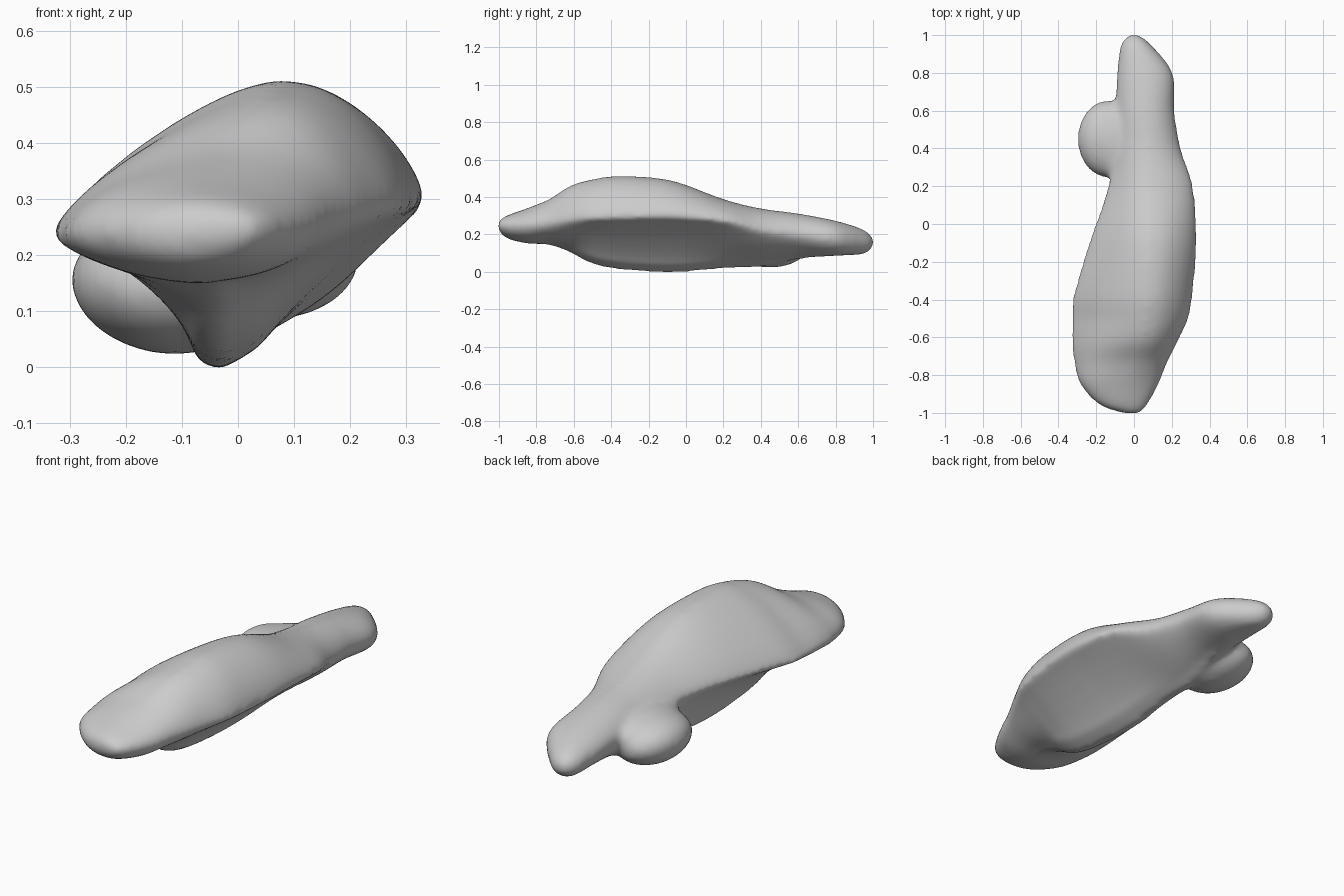
import bpy, bmesh, math
from mathutils import Matrix

if "Cube" in bpy.data.objects:
    bpy.data.objects.remove(bpy.data.objects["Cube"])

# Body stations: y, left edge x z, right edge x z, top x z, keel x z, keel amount
STATIONS = [
    (-1.005, -.04, .24, .03, .25, -.01, .27, -.01, .225, 0),
    (-.96, -.18, .24, .07, .25, -.05, .30, -.06, .18, 0),
    (-.85, -.285, .24, .13, .25, -.05, .34, -.06, .15, .1),
    (-.73, -.32, .23, .18, .26, .0, .39, -.04, .14, .4),
    (-.62, -.335, .23, .235, .27, .04, .46, -.03, .10, .8),
    (-.50, -.335, .23, .29, .28, .06, .495, -.03, .04, 1),
    (-.35, -.32, .24, .315, .285, .07, .513, -.03, .01, 1),
    (-.08, -.235, .25, .335, .29, .08, .49, -.03, -.005, 1),
    (.20, -.14, .24, .315, .27, .08, .39, -.02, .015, .9),
    (.40, -.11, .22, .25, .22, .07, .34, -.02, .025, .7),
    (.60, -.10, .20, .215, .20, .06, .313, .01, .065, .4),
    (.80, -.09, .18, .205, .18, .06, .273, .05, .085, 0),
    (.95, -.07, .16, .09, .16, .01, .225, .01, .095, 0),
    (1.005, -.02, .155, .02, .155, 0, .175, 0, .14, 0),
]


def catmull(a, b, c, d, t):
    return [.5 * (2*q + (r-p)*t + (2*p-5*q+4*r-s)*t*t + (3*q-p-3*r+s)*t**3)
            for p, q, r, s in zip(a, b, c, d)]


def quarter(edge, tip, p, n=8):
    """Superellipse arc from a side edge to the top or bottom tip."""
    pts = []
    for i in range(n + 1):
        a = math.pi / 2 * i / n
        u, v = max(math.cos(a), 0)**(2/p), math.sin(a)**(2/p)
        pts.append((tip[0] + (edge[0]-tip[0])*u, edge[1] + (tip[1]-edge[1])*v))
    return pts


def section(s):
    y, xl, zl, xr, zr, xt, zt, xb, zb, k = s
    k = min(max(k, 0), 1)
    w = max(.04 * k, .002)
    L, R = (xl, zl), (xr, zr)
    ul = quarter(L, (xt - w, zt - .01*k), 2 - .72*k)
    ur = quarter(R, (xt + w, zt - .005*k), 2 - .4*k)[::-1]
    lr = quarter(R, (xb + 1.7*w, zb + .04*k), 2 - 1.12*k)
    ll = quarter(L, (xb - 1.1*w, zb + .015*k), 2 - 1.25*k)[::-1]
    outline = ul + [(xt, zt)] + ur[:-1] + lr + [(xb, zb)] + ll[:-1]
    return [(x, y, z) for x, z in outline]


# Lofted main body
bm = bmesh.new()
rings = []
last = len(STATIONS) - 1
for i in range(last):
    a, b, c, d = (STATIONS[min(max(j, 0), last)] for j in range(i-1, i+3))
    for t in range(6):
        rings.append(section(catmull(a, b, c, d, t / 6)))
rings.append(section(STATIONS[-1]))
vr = [[bm.verts.new(p) for p in r] for r in rings]
for a, b in zip(vr, vr[1:]):
    for i in range(len(a)):
        j = (i + 1) % len(a)
        bm.faces.new((a[i], a[j], b[j], b[i]))
bm.faces.new(vr[0])
bm.faces.new(vr[-1][::-1])
bmesh.ops.remove_doubles(bm, verts=bm.verts, dist=.0005)

# Low side lobe, with a shoulder that blends it into the body
for loc, size in (((-.135, .45, .14), (.165, .205, .115)),
                  ((-.08, .44, .18), (.13, .22, .09))):
    m = (Matrix.Translation(loc) @ Matrix.Rotation(.2, 4, 'Y')
         @ Matrix.Diagonal((*size, 1)))
    bmesh.ops.create_uvsphere(bm, u_segments=32, v_segments=20, radius=1, matrix=m)
bmesh.ops.recalc_face_normals(bm, faces=bm.faces)

mesh = bpy.data.meshes.new("rock_body")
bm.to_mesh(mesh)
bm.free()
body = bpy.data.objects.new("rock_body", mesh)
bpy.context.collection.objects.link(body)

# Fuse the parts and soften the seams
rm = body.modifiers.new("fuse", 'REMESH')
rm.mode = 'VOXEL'
rm.voxel_size = .014
rm.use_smooth_shade = True
sm = body.modifiers.new("soften", 'SMOOTH')
sm.factor = .5
sm.iterations = 16
